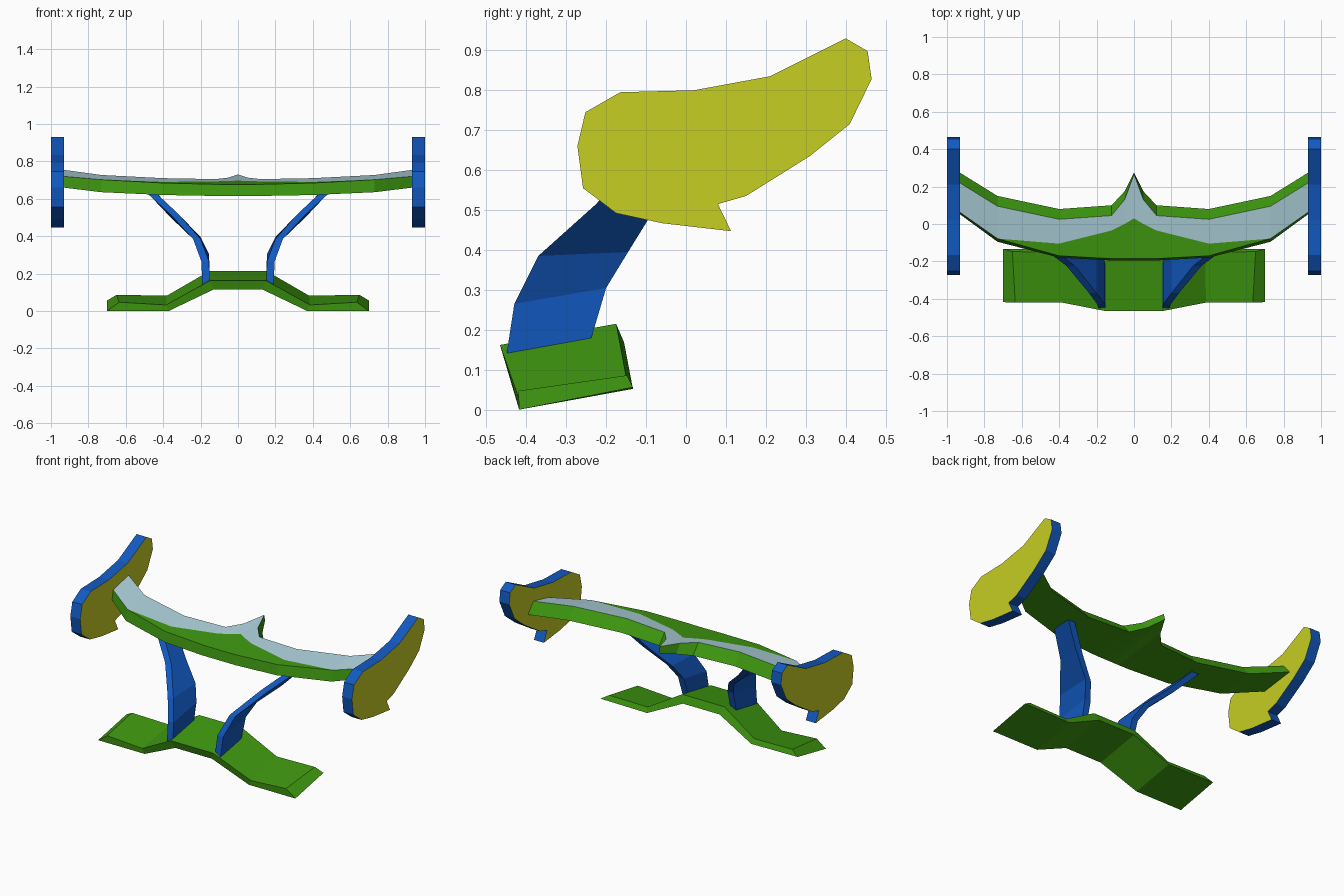
import bpy, bmesh

if "Cube" in bpy.data.objects:
    bpy.data.objects.remove(bpy.data.objects["Cube"])


def material(name, rgb):
    m = bpy.data.materials.new(name)
    m.diffuse_color = (*rgb, 1)
    m.use_nodes = True
    m.node_tree.nodes["Principled BSDF"].inputs["Base Color"].default_value = m.diffuse_color
    return m


green = material("green", (0.048, 0.31, 0.005))
blue = material("blue", (0.006, 0.10, 0.53))
yellow = material("yellow", (0.57, 0.62, 0.016))
grey = material("pale grey blue", (0.41, 0.62, 0.69))


def loft(name, sections, mats, strip_mats=None):
    """Skin closed sections of equal size, cap both ends."""
    bm = bmesh.new()
    rings = [[bm.verts.new(p) for p in s] for s in sections]
    n = len(rings[0])
    for a, b in zip(rings, rings[1:]):
        for i in range(n):
            j = (i + 1) % n
            f = bm.faces.new((a[i], a[j], b[j], b[i]))
            if strip_mats:
                f.material_index = strip_mats[i]
    bm.faces.new(rings[0])
    bm.faces.new(rings[-1])
    bmesh.ops.remove_doubles(bm, verts=bm.verts, dist=0.0005)
    bmesh.ops.dissolve_degenerate(bm, edges=bm.edges, dist=0.0005)
    bmesh.ops.recalc_face_normals(bm, faces=bm.faces)
    me = bpy.data.meshes.new(name)
    bm.to_mesh(me)
    bm.free()
    for m in mats:
        me.materials.append(m)
    ob = bpy.data.objects.new(name, me)
    bpy.context.collection.objects.link(ob)
    return ob


def both_sides(half):
    """Mirror right half sections (first one on x = 0) to the left."""
    left = [[(-x, y, z) for x, y, z in s] for s in half[:0:-1]]
    return left + half


# Wing: bottom front, top front, colour border, top rear, bottom rear (y, z)
wing = [
    (0.00, (-.195, .615), (-.185, .676), (.03, .697), (.265, .730), (.275, .690)),
    (0.05, (-.195, .615), (-.185, .676), (.00, .695), (.130, .713), (.175, .660)),
    (0.12, (-.195, .615), (-.185, .677), (-.035, .693), (.045, .705), (.100, .640)),
    (0.40, (-.180, .620), (-.170, .684), (-.105, .690), (.025, .710), (.080, .640)),
    (0.73, (-.095, .635), (-.078, .702), (-.078, .702), (.095, .727), (.150, .658)),
    (0.935, (.055, .660), (.066, .720), (.066, .720), (.222, .755), (.277, .690)),
]
loft("wing", both_sides([[(s[0], *p) for p in s[1:]] for s in wing]),
     [green, grey], [0, 0, 1, 0, 0])

# Base plate: bent strip with bevelled ends, centre raised
base = [
    [(0, -.450, .115), (0, -.466, .162), (0, -.175, .215), (0, -.155, .168)],
    [(.13, -.450, .115), (.15, -.466, .162), (.15, -.175, .215), (.13, -.155, .168)],
    [(.37, -.418, 0), (.385, -.420, .032), (.38, -.150, .082), (.37, -.133, .052)],
    [(.70, -.418, 0), (.635, -.420, .047), (.65, -.148, .086), (.70, -.133, .056)],
]
loft("base_plate", both_sides(base), [green])

# Struts: inner x, outer x, front (y, z), rear (y, z)
strut = [
    (.150, .190, (-.450, .135), (-.240, .170)),
    (.155, .196, (-.430, .265), (-.200, .305)),
    (.200, .240, (-.370, .385), (-.145, .395)),
    (.315, .360, (-.225, .515), (-.080, .500)),
    (.435, .485, (-.130, .628), (-.005, .632)),
]
for side, sx in (("left", -1), ("right", 1)):
    loft(side + "_strut",
         [[(sx * a, *f), (sx * b, *f), (sx * b, *r), (sx * a, *r)] for a, b, f, r in strut],
         [blue])

# End plates: yellow faces with a blue rim
plate = [(.40, .93), (.455, .898), (.465, .828), (.41, .715), (.31, .635),
         (.15, .535), (.08, .515), (.113, .447), (-.06, .467), (-.175, .492),
         (-.258, .555), (-.272, .66), (-.252, .745), (-.165, .795), (.02, .80),
         (.21, .835)]
for side, sx in (("left", -1), ("right", 1)):
    ob = loft(side + "_end_plate",
              [[(sx * x, *p) for p in plate] for x in (.93, 1.0)], [blue, yellow])
    for f in ob.data.polygons:
        f.material_index = int(abs(f.normal.x) > 0.9)
